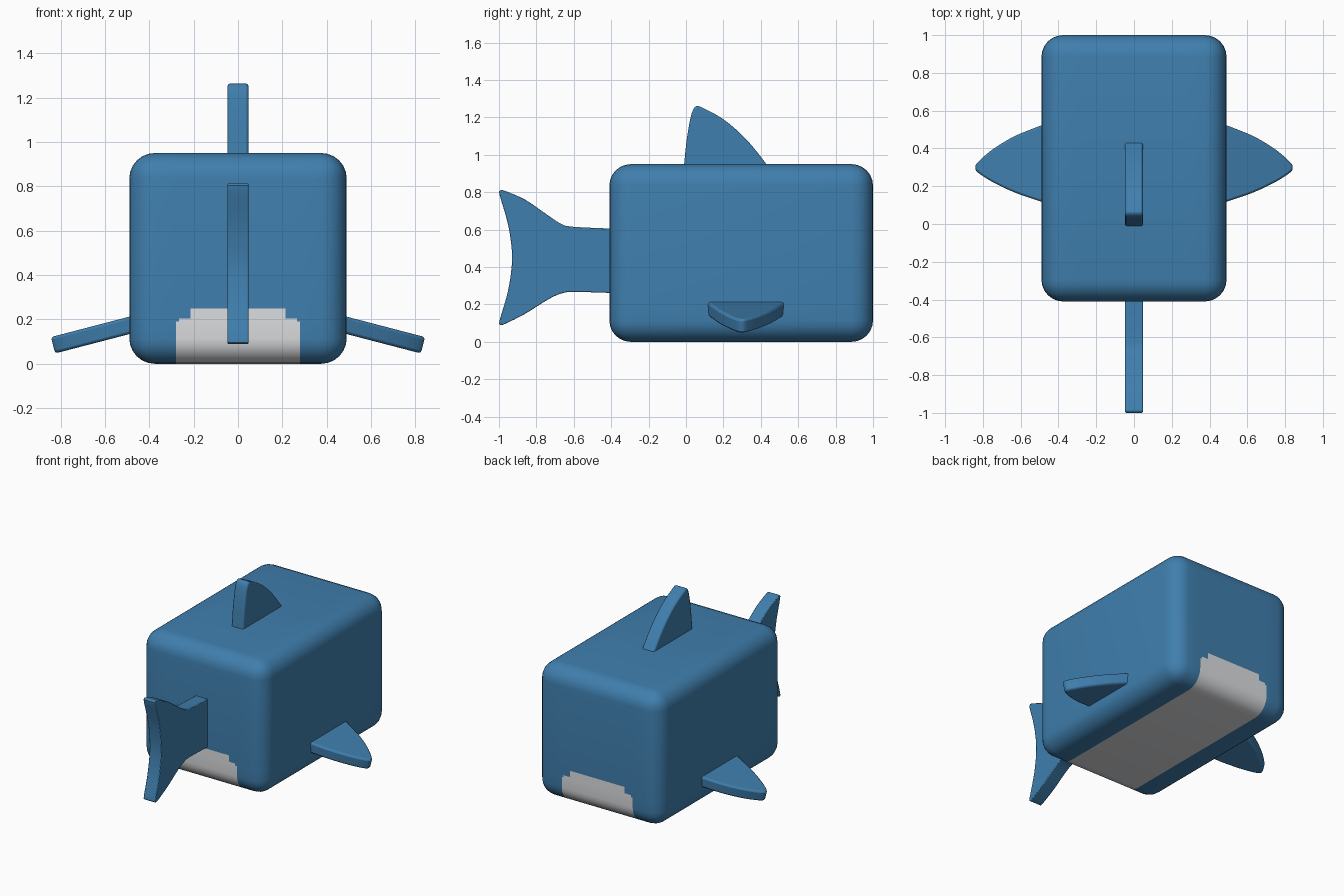
import bpy, bmesh, math
from mathutils import Vector

if "Cube" in bpy.data.objects:
    bpy.data.objects.remove(bpy.data.objects["Cube"], do_unlink=True)


def make_material(name, color):
    mat = bpy.data.materials.new(name)
    mat.use_nodes = True
    mat.diffuse_color = color
    mat.node_tree.nodes["Principled BSDF"].inputs["Base Color"].default_value = color
    return mat


blue = make_material("ocean blue", (0.05, 0.21, 0.42, 1))
white = make_material("belly white", (0.72, 0.73, 0.75, 1))


def finish(name, bm, materials, bevel=0):
    """Turn a bmesh into a named, smooth-shaded object."""
    bmesh.ops.recalc_face_normals(bm, faces=bm.faces)
    mesh = bpy.data.meshes.new(name)
    bm.to_mesh(mesh)
    bm.free()
    obj = bpy.data.objects.new(name, mesh)
    bpy.context.collection.objects.link(obj)
    for mat in materials:
        mesh.materials.append(mat)
    if bevel:
        mod = obj.modifiers.new("soft rim", 'BEVEL')
        mod.width, mod.segments = bevel, 2
        mod.limit_method, mod.angle_limit = 'ANGLE', math.radians(50)
    bpy.ops.object.select_all(action='DESELECT')
    obj.select_set(True)
    bpy.context.view_layer.objects.active = obj
    bpy.ops.object.shade_smooth_by_angle(angle=math.radians(35))
    return obj


def spline(points, steps=4):
    """Smooth open outline through the points (Catmull-Rom)."""
    p = [Vector(q) for q in points]
    p = [p[0]] + p + [p[-1]]
    out = []
    for a, b, c, d in zip(p, p[1:], p[2:], p[3:]):
        for i in range(steps):
            t = i / steps
            out.append(0.5 * (2 * b + (c - a) * t + (2 * a - 5 * b + 4 * c - d) * t * t
                              + (3 * b - a - 3 * c + d) * t ** 3))
    return out + [p[-1]]


def plate(name, points, thickness, origin, u, v):
    """Fin: an outline in the u, v plane, extruded evenly to both sides."""
    u, v, origin = Vector(u), Vector(v), Vector(origin)
    w = u.cross(v) * thickness
    bm = bmesh.new()
    face = bm.faces.new([bm.verts.new(origin + u * q.x + v * q.y - w / 2)
                         for q in spline(points)])
    new = bmesh.ops.extrude_face_region(bm, geom=[face])["geom"]
    bmesh.ops.translate(bm, vec=w, verts=[g for g in new if isinstance(g, bmesh.types.BMVert)])
    return finish(name, bm, [blue], bevel=0.012)


# Body: rounded box, cut along the stepped border of the belly patch
bm = bmesh.new()
bmesh.ops.create_cube(bm, size=1)
bmesh.ops.scale(bm, vec=(0.98, 1.41, 0.95), verts=bm.verts)
bmesh.ops.translate(bm, vec=(0, 0.295, 0.475), verts=bm.verts)
bmesh.ops.bevel(bm, geom=bm.edges[:], offset=0.115, segments=6, profile=0.5, affect='EDGES')
belly_steps = [(0.28, 0.19), (0.265, 0.205), (0.215, 0.25)]
for half_width, height in belly_steps:
    for co, no in (((half_width, 0, 0), (1, 0, 0)), ((-half_width, 0, 0), (1, 0, 0)),
                   ((0, 0, height), (0, 0, 1))):
        bmesh.ops.bisect_plane(bm, geom=bm.verts[:] + bm.edges[:] + bm.faces[:],
                               plane_co=co, plane_no=no)
for f in bm.faces:
    c = f.calc_center_median()
    f.material_index = int(any(abs(c.x) < x and c.z < z for x, z in belly_steps))
finish("body", bm, [blue, white])

# Back fin and tail stand in the middle plane
plate("back_fin", [(-0.02, 0.86), (-0.01, 0.95), (0.005, 1.09), (0.03, 1.22), (0.055, 1.26),
                   (0.09, 1.25), (0.2, 1.19), (0.32, 1.085), (0.43, 0.95), (0.49, 0.86)],
      0.094, (0, 0, 0), (0, 1, 0), (0, 0, 1))
plate("tail", [(-0.36, 0.604), (-0.6, 0.615), (-0.67, 0.632), (-0.75, 0.685), (-0.86, 0.76),
               (-0.97, 0.808), (-0.995, 0.808), (-0.995, 0.78), (-0.95, 0.62), (-0.93, 0.45),
               (-0.95, 0.28), (-0.995, 0.12), (-0.995, 0.092), (-0.97, 0.095), (-0.86, 0.15),
               (-0.74, 0.225), (-0.67, 0.257), (-0.6, 0.267), (-0.36, 0.26)],
      0.094, (0, 0, 0), (0, 1, 0), (0, 0, 1))

# Side fins slope outward and down
slope = math.radians(14.6)
for name, side in (("left_fin", 1), ("right_fin", -1)):
    plate(name, [(-0.1, 0.56), (0, 0.52), (0.14, 0.465), (0.26, 0.395), (0.34, 0.328),
                 (0.355, 0.3), (0.34, 0.272), (0.26, 0.222), (0.14, 0.167), (0, 0.12),
                 (-0.1, 0.09)],
          0.076, (side * 0.49, 0, 0.173),
          (side * math.cos(slope), 0, -math.sin(slope)), (0, 1, 0))
